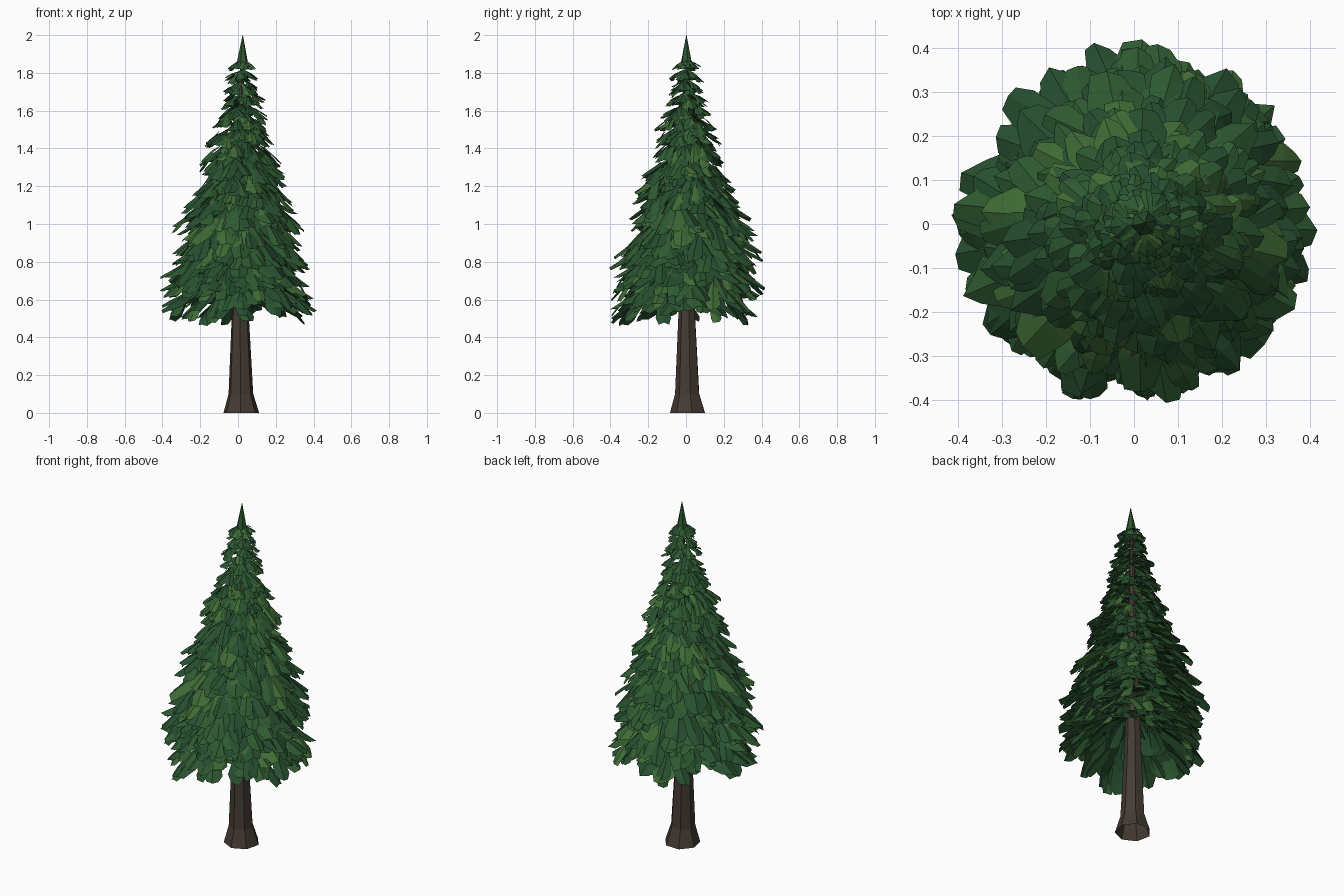
import bpy, bmesh, math, random
from mathutils import Vector

if "Cube" in bpy.data.objects:
    bpy.data.objects.remove(bpy.data.objects["Cube"])

random.seed(11)
R = random.uniform


def material(name, color):
    m = bpy.data.materials.new(name)
    m.diffuse_color = (*color, 1)
    m.use_nodes = True
    m.node_tree.nodes["Principled BSDF"].inputs["Base Color"].default_value = m.diffuse_color
    return m


def finish(bm, name, mat):
    me = bpy.data.meshes.new(name)
    bm.to_mesh(me)
    bm.free()
    me.materials.append(mat)
    ob = bpy.data.objects.new(name, me)
    bpy.context.collection.objects.link(ob)
    return ob


def lathe(name, rings, sides, mat):
    """Faceted column, open below, through rings of (x, y, z, radius)."""
    bm = bmesh.new()
    loops = []
    for x, y, z, r in rings:
        loops.append([bm.verts.new((x + r * math.cos(math.tau * i / sides + 0.2),
                                    y + r * math.sin(math.tau * i / sides + 0.2), z))
                      for i in range(sides)])
    for a, b in zip(loops, loops[1:]):
        for i in range(sides):
            j = (i + 1) % sides
            bm.faces.new((a[i], a[j], b[j], b[i]))
    bm.faces.new(loops[-1])
    return finish(bm, name, mat)


def interp(table, x):
    for (x0, y0), (x1, y1) in zip(table, table[1:]):
        if x <= x1:
            return y0 + (y1 - y0) * max(0, x - x0) / (x1 - x0)
    return table[-1][1]


def frond_point(base, yaw, reach, drop, t):
    return base + Vector((math.cos(yaw) * reach * t, math.sin(yaw) * reach * t,
                          -drop * t ** 1.4))


def frond(bm, base, yaw, reach, drop, width):
    """Drooping blade folded along its ridge, with a blunt uneven tip."""
    side = Vector((-math.sin(yaw), math.cos(yaw), 0))
    rows = []
    for t, w in ((0, 0.25), (0.4, 0.7), (0.8, 1.0), (1.0, 0.6)):
        c = frond_point(base, yaw, reach, drop, t)
        row = []
        for s in (-1, 0, 1):
            hw = width * 0.5 * w * R(0.8, 1.15)
            p = c + side * s * hw
            if s:
                p.z -= hw * 0.45
                if t == 1.0:
                    p -= (c - base) * R(0.0, 0.12)
            row.append(bm.verts.new(p))
        rows.append(row)
    for a, b in zip(rows, rows[1:]):
        for i in (0, 1):
            bm.faces.new((a[i], b[i], b[i + 1], a[i + 1]))


bark = material("bark", (0.06, 0.044, 0.034))
greens = [material("needle_dark", (0.020, 0.078, 0.029)),
          material("needle_mid", (0.027, 0.10, 0.030)),
          material("needle_light", (0.05, 0.145, 0.035))]

# Trunk with flared foot
lathe("trunk", [(0.017, 0.012, 0, 0.097), (0.015, 0.009, 0.1, 0.067), (0.012, 0.006, 0.5, 0.047),
                (0.01, 0.003, 1.0, 0.03), (0.02, 0.003, 1.88, 0.008)], 7, bark)

# Pointed crown tip
lathe("crown_tip", [(0.022, 0.002, 1.82, 0.036), (0.023, 0.002, 1.85, 0.031),
                    (0.025, 0.002, 2.0, 0.001)], 6, greens[1])

# Tiers of branches: outer reach and droop by height on the trunk
REACH = [(0.72, 0.39), (0.9, 0.40), (1.0, 0.39), (1.12, 0.36), (1.22, 0.325),
         (1.32, 0.275), (1.45, 0.215), (1.6, 0.155), (1.75, 0.105), (1.87, 0.075)]
DROP = [(0.72, 0.19), (0.85, 0.21), (1.05, 0.23), (1.3, 0.17), (1.6, 0.085), (1.87, 0.045)]
bms = [bmesh.new() for _ in greens]


def pick(weights=(45, 42, 13)):
    return bms[random.choices((0, 1, 2), weights)[0]]


TIERS = 18
for k in range(TIERS):
    u = k / (TIERS - 1)
    z = 0.73 + 1.14 * (1.2 * u - 0.2 * u * u)
    count = round(13 - 5 * u)
    phase = R(0, math.tau)
    for i in range(count):
        yaw = phase + math.tau * (i + R(-0.3, 0.3)) / count
        reach = interp(REACH, z) * R(0.84, 1.07)
        drop = interp(DROP, z) * R(0.8, 1.2)
        base = Vector((0.002 + 0.02 * u, 0.002, z + R(-0.025, 0.025) * (1 - 0.6 * u)))
        width = 0.028 + 0.25 * reach * R(0.8, 1.15)
        frond(pick(), base, yaw, reach, drop, width)
        # Side sprays fanning from the branch
        for s in (-1, 1):
            t = R(0.3, 0.6)
            p = frond_point(base, yaw, reach, drop, t)
            frond(pick(), p, yaw + s * R(0.4, 0.95), reach * (1 - t) * R(0.75, 1.1),
                  drop * R(0.45, 0.85), width * R(0.6, 0.8))
        if z < 1.62:
            # Outer spray lying over the branch, hanging steeply at its end
            t = R(0.45, 0.7)
            p = frond_point(base, yaw, reach, drop, t) + Vector((0, 0, 0.015))
            frond(pick((25, 45, 30)), p, yaw + R(-0.4, 0.4), reach * (1 - t) * R(0.7, 1.05),
                  drop * R(0.55, 0.85), width * R(0.5, 0.75))
            # Short inner spray near the trunk
            p = frond_point(base, yaw, reach, drop, R(0.1, 0.25))
            frond(pick((70, 30, 0)), p, yaw + R(-0.9, 0.9), reach * R(0.3, 0.5),
                  drop * R(0.5, 0.9), width * R(0.6, 0.8))

for bm, m, n in zip(bms, greens, ("dark_fronds", "mid_fronds", "light_fronds")):
    finish(bm, n, m)
